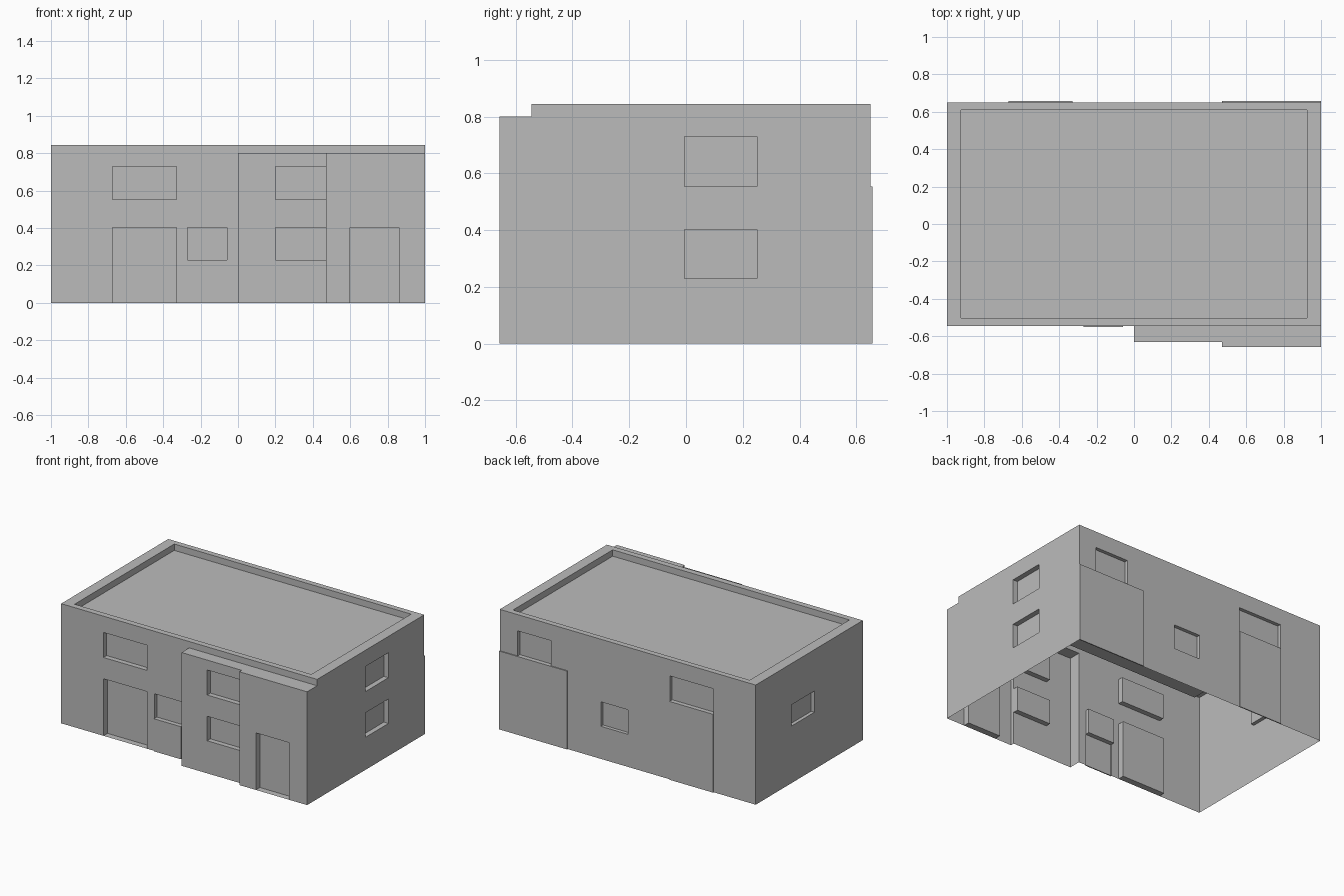
import bpy, bmesh
from mathutils import Vector

cube = bpy.data.objects.get("Cube")
if cube:
    bpy.data.objects.remove(cube)

plaster = bpy.data.materials.new("plain grey")
plaster.use_nodes = True
GREY = (0.5, 0.5, 0.5, 1)
plaster.diffuse_color = GREY
plaster.node_tree.nodes["Principled BSDF"].inputs["Base Color"].default_value = GREY

X, Y, Z = Vector((1, 0, 0)), Vector((0, 1, 0)), Vector((0, 0, 1))


def quad(bm, points, facing):
    """Add a four-sided face whose normal points along facing."""
    face = bm.faces.new([bm.verts.new(p) for p in points])
    face.normal_update()
    if face.normal.dot(facing) < 0:
        face.normal_flip()


def panel(name, out, pos, u, v, ur, vr, openings=()):
    """Flat sheet at pos along out; openings (u0, u1, v0, v1, depth) are
    recessed, or raised where the depth is negative."""
    bm = bmesh.new()
    axis = Vector([abs(c) for c in out])

    def at(a, b, depth=0):
        return u * a + v * b + axis * pos - out * depth

    us = sorted({*ur, *(c for o in openings for c in o[:2])})
    vs = sorted({*vr, *(c for o in openings for c in o[2:4])})
    for a0, a1 in zip(us, us[1:]):
        for b0, b1 in zip(vs, vs[1:]):
            a, b = (a0 + a1) / 2, (b0 + b1) / 2
            if not any(o[0] < a < o[1] and o[2] < b < o[3] for o in openings):
                quad(bm, [at(a0, b0), at(a1, b0), at(a1, b1), at(a0, b1)], out)
    for a0, a1, b0, b1, d in openings:
        ring = [(a0, b0), (a1, b0), (a1, b1), (a0, b1)]
        quad(bm, [at(*c, d) for c in ring], out)
        centre = at((a0 + a1) / 2, (b0 + b1) / 2)
        for p, q in zip(ring, ring[1:] + ring[:1]):
            inward = centre - (at(*p) + at(*q)) / 2
            quad(bm, [at(*p), at(*q), at(*q, d), at(*p, d)],
                 inward if d > 0 else -inward)
    bmesh.ops.remove_doubles(bm, verts=bm.verts, dist=0.0001)
    mesh = bpy.data.meshes.new(name)
    bm.to_mesh(mesh)
    bm.free()
    mesh.materials.append(plaster)
    obj = bpy.data.objects.new(name, mesh)
    bpy.context.collection.objects.link(obj)


# Main levels, wall planes and reveal depths
TOP, DECK = 0.845, 0.80
FRONT, BACK = -0.545, 0.65
BAY, PORCH, STEP = -0.63, -0.657, 0.47
LOW, HIGH = (0.23, 0.403), (0.553, 0.73)
DOOR = (0, 0.403)
WIN, DEEP, THIN, RAISED = 0.036, 0.045, 0.025, -0.007
wide, narrow = (-0.67, -0.33), (-0.27, -0.06)
bay_win, porch_door = (0.2, STEP), (0.6, 0.86)
side_win = (-0.005, 0.25)

# Front walls: main wall, bay and porch
panel("front_wall", -Y, FRONT, X, Z, (-1, 0), (0, TOP), [
    (*wide, *DOOR, DEEP), (*wide, *HIGH, WIN),
    (*narrow, *LOW, THIN), (*narrow, 0, LOW[0], RAISED)])
panel("front_parapet", -Y, FRONT, X, Z, (0, 1), (DECK, TOP))
panel("bay_wall", -Y, BAY, X, Z, (0, STEP), (0, DECK),
      [(*bay_win, *LOW, WIN), (*bay_win, *HIGH, WIN)])
panel("porch_wall", -Y, PORCH, X, Z, (STEP, 1), (0, DECK),
      [(*porch_door, *DOOR, DEEP)])
panel("bay_side", -X, 0, Y, Z, (BAY, FRONT), (0, DECK))
panel("porch_side", -X, STEP, Y, Z, (PORCH, BAY), (0, DECK))
panel("bay_roof", Z, DECK, X, Y, (0, STEP), (BAY, FRONT))
panel("porch_roof", Z, DECK, X, Y, (STEP, 1), (PORCH, FRONT))

# Side walls
panel("left_wall", X, 1, Y, Z, (PORCH, BACK), (0, DECK),
      [(*side_win, *LOW, WIN), (*side_win, *HIGH, WIN)])
panel("left_parapet", X, 1, Y, Z, (FRONT, BACK), (DECK, TOP))
panel("right_wall", -X, -1, Y, Z, (FRONT, BACK), (0, TOP),
      [(*side_win, LOW[1], HIGH[0], THIN)])

# Back wall with windows and two raised panels
panel("back_wall", Y, BACK, X, Z, (-1, 1), (0, TOP), [
    (*wide, *HIGH, THIN), (*wide, 0, HIGH[0], RAISED),
    (0, 0.21, *LOW, THIN), (*porch_door, *HIGH, THIN),
    (STEP, 1, 0, HIGH[0], RAISED)])

# Flat roof sunk behind a parapet rim
panel("roof", Z, TOP, X, Y, (-1, 1), (FRONT, BACK),
      [(-0.925, 0.925, -0.503, 0.61, TOP - DECK)])
